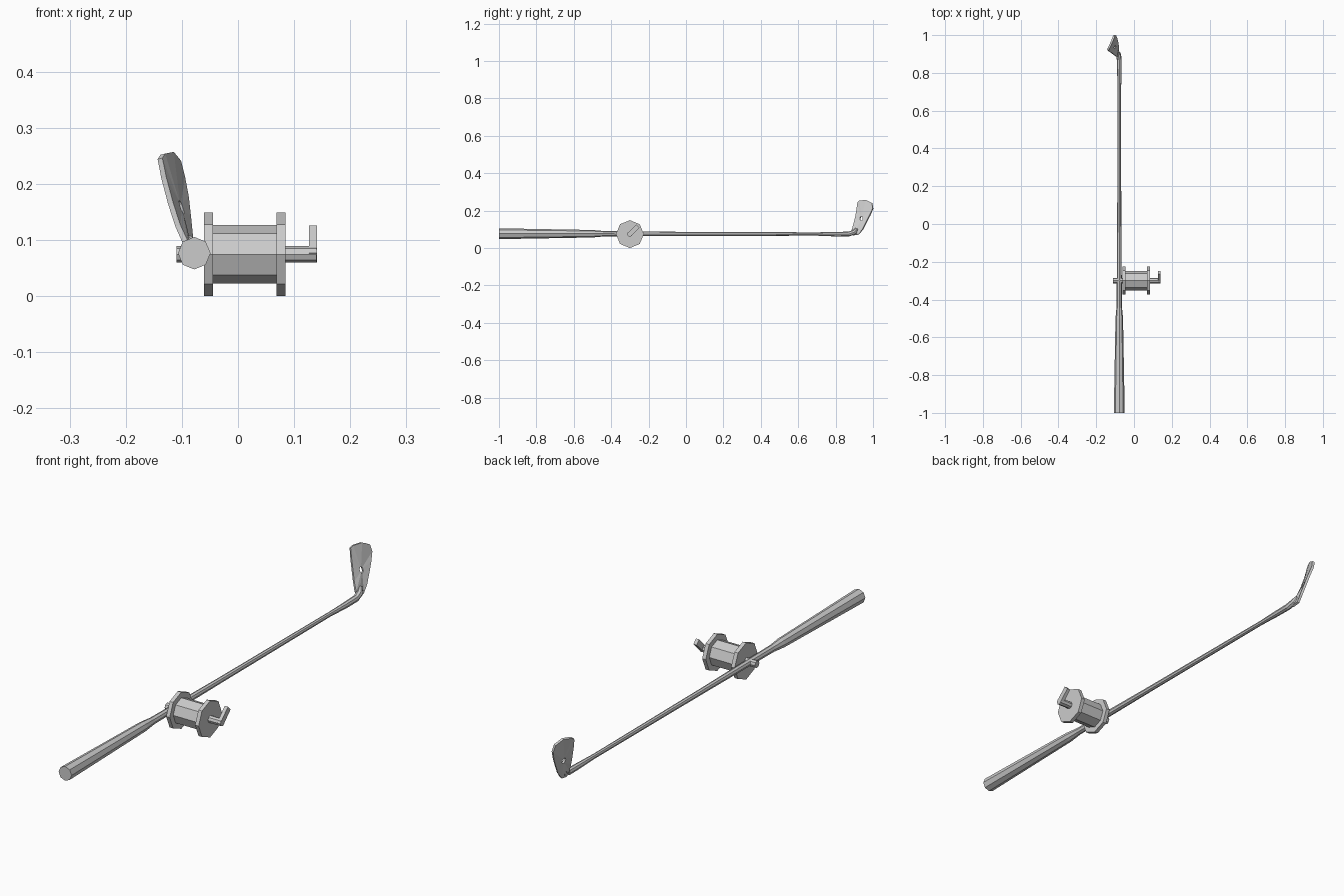
import bpy, bmesh, math
from mathutils import Vector, Matrix

if "Cube" in bpy.data.objects:
    bpy.data.objects.remove(bpy.data.objects["Cube"])

AXIS_Z = 0.0745
REEL_Y = -0.30


def finish(name, bm):
    bmesh.ops.recalc_face_normals(bm, faces=bm.faces)
    mesh = bpy.data.meshes.new(name)
    bm.to_mesh(mesh)
    bm.free()
    obj = bpy.data.objects.new(name, mesh)
    bpy.context.collection.objects.link(obj)
    return obj


def octagon_cylinder(name, x0, x1, radius):
    """Octagonal cylinder along x on the reel axis, corners on the axes."""
    bm = bmesh.new()
    mat = (Matrix.Translation(((x0 + x1) / 2, REEL_Y, AXIS_Z))
           @ Matrix.Rotation(math.pi / 2, 4, 'Y'))
    bmesh.ops.create_cone(bm, cap_ends=True, segments=8, radius1=radius,
                          radius2=radius, depth=x1 - x0, matrix=mat)
    return finish(name, bm)


def loft(name, stations):
    """Octagonal tube through (x, y, z, radius, tilt) stations."""
    bm = bmesh.new()
    rings = []
    for x, y, z, r, tilt in stations:
        ring = []
        for i in range(8):
            a = math.tau * i / 8
            v = Matrix.Rotation(tilt, 3, 'X') @ Vector((r * math.cos(a), 0, r * math.sin(a)))
            ring.append(bm.verts.new(Vector((x, y, z)) + v))
        rings.append(ring)
    for a, b in zip(rings, rings[1:]):
        for i in range(8):
            j = (i + 1) % 8
            bm.faces.new((a[i], a[j], b[j], b[i]))
    bm.faces.new(rings[0])
    bm.faces.new(rings[-1])
    return finish(name, bm)


# Handle, shaft and bent neck in one tapering tube
loft("rod_shaft", [
    (-0.078, -1.00, 0.0765, 0.029, 0), (-0.078, -0.50, 0.0765, 0.020, 0),
    (-0.078, -0.44, 0.0765, 0.0145, 0), (-0.078, 0.00, 0.0755, 0.011, 0),
    (-0.078, 0.70, 0.075, 0.009, 0), (-0.077, 0.80, 0.074, 0.012, 0),
    (-0.078, 0.87, 0.075, 0.013, 0.15), (-0.083, 0.902, 0.086, 0.014, 0.7),
    (-0.088, 0.914, 0.105, 0.007, 1.1),
])

# Reel: drum, two flanges, axle through the rod
octagon_cylinder("reel_drum", -0.05, 0.075, 0.052)
for side, x0 in (("inner", -0.061), ("outer", 0.069)):
    octagon_cylinder("reel_flange_" + side, x0, x0 + 0.016, 0.0745)
octagon_cylinder("reel_axle", -0.11, 0.14, 0.0145)

# Crank arm, slanting up and back
bm = bmesh.new()
bmesh.ops.create_cube(bm, size=1, matrix=(
    Matrix.Translation((0.1335, REEL_Y, AXIS_Z)) @ Matrix.Rotation(math.pi / 4, 4, 'X')
    @ Matrix.Translation((0, 0.026, 0)) @ Matrix.Diagonal((0.0145, 0.07, 0.024, 1))))
finish("crank_arm", bm)

# Tip blade: twisted outline bridged to the line hole, then thickened
outline = [
    (-0.085, 0.925, 0.074), (-0.084, 0.945, 0.100), (-0.088, 0.966, 0.140),
    (-0.092, 0.984, 0.176), (-0.099, 1.000, 0.212), (-0.106, 0.995, 0.240),
    (-0.119, 0.963, 0.256), (-0.134, 0.930, 0.253), (-0.139, 0.919, 0.245),
    (-0.132, 0.914, 0.210), (-0.120, 0.906, 0.165), (-0.107, 0.896, 0.125),
    (-0.092, 0.886, 0.092), (-0.083, 0.892, 0.068),
]
centre = Vector((-0.105, 0.939, 0.157))
bm = bmesh.new()
outer = [bm.verts.new(p) for p in outline]
inner = []
for p in outline:
    a = math.atan2(p[2] - centre.z, p[1] - centre.y)
    dy, dz = 0.008 * math.cos(a), 0.012 * math.sin(a)
    inner.append(bm.verts.new(centre + Vector((0.28 * dy - 0.33 * dz, dy, dz))))
for i in range(len(outer)):
    j = (i + 1) % len(outer)
    bm.faces.new((outer[i], outer[j], inner[j], inner[i]))
blade = finish("tip_blade", bm)
solid = blade.modifiers.new("thickness", 'SOLIDIFY')
solid.thickness = 0.01
solid.offset = 0
